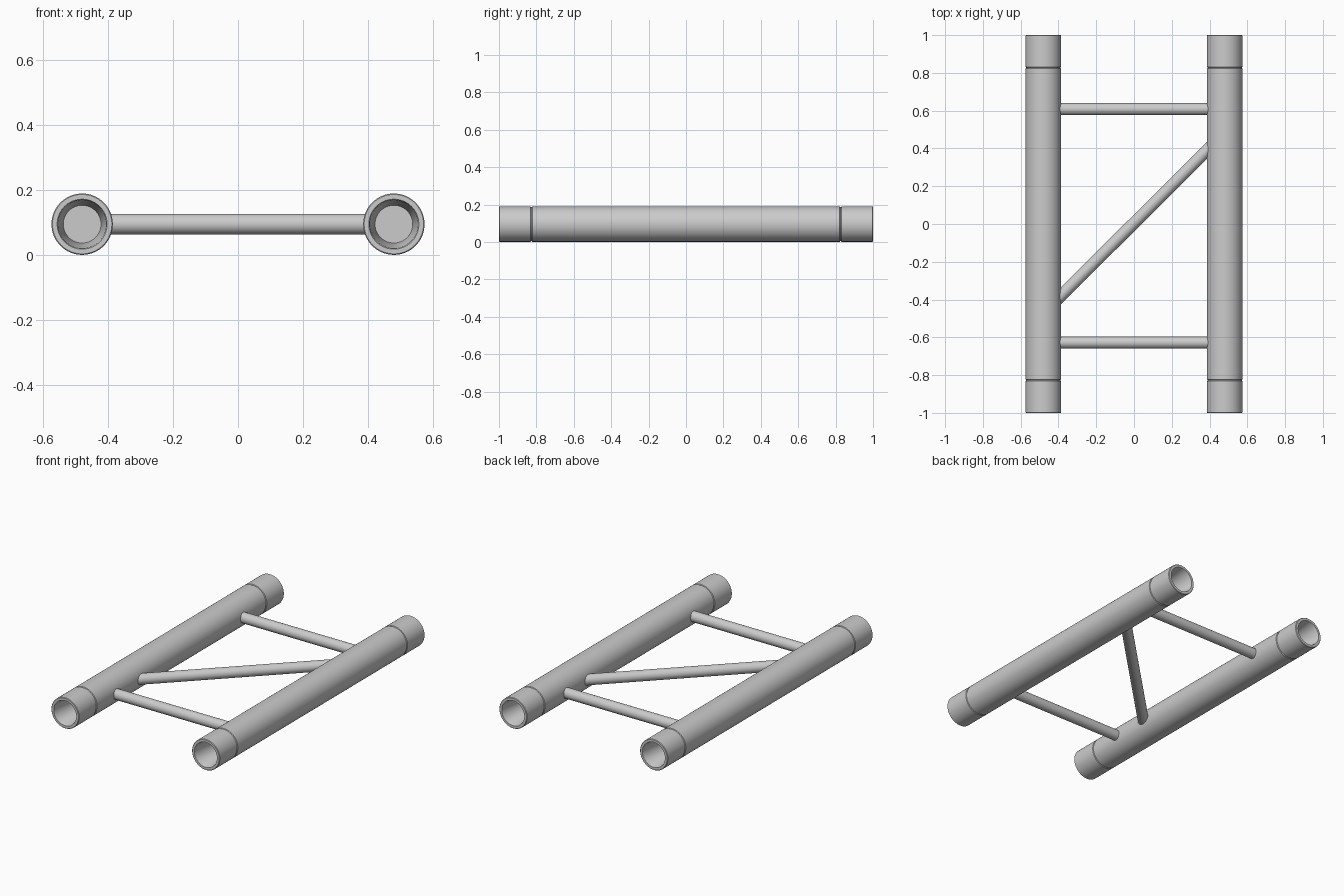
import bpy, bmesh, math
from mathutils import Vector

if "Cube" in bpy.data.objects:
    bpy.data.objects.remove(bpy.data.objects["Cube"])

TUBE_X, AXIS_Z, R = 0.48, 0.0955, 0.0945
BRACE_R = 0.032


def finish(bm, name):
    bmesh.ops.recalc_face_normals(bm, faces=bm.faces)
    mesh = bpy.data.meshes.new(name)
    bm.to_mesh(mesh)
    bm.free()
    obj = bpy.data.objects.new(name, mesh)
    bpy.context.collection.objects.link(obj)
    bpy.ops.object.select_all(action='DESELECT')
    obj.select_set(True)
    bpy.context.view_layer.objects.active = obj
    bpy.ops.object.shade_smooth_by_angle(angle=math.radians(30))
    return obj


def lathe_y(name, profile, x, segments=64):
    """Revolve (radius, y) points around an axis parallel to y, capping both ends."""
    bm = bmesh.new()
    rings = []
    for r, y in profile:
        rings.append([bm.verts.new((x + r * math.cos(a), y, AXIS_Z + r * math.sin(a)))
                      for a in (2 * math.pi * i / segments for i in range(segments))])
    for a, b in zip(rings, rings[1:]):
        for i in range(segments):
            j = (i + 1) % segments
            bm.faces.new((a[i], a[j], b[j], b[i]))
    bm.faces.new(rings[0])
    bm.faces.new(rings[-1])
    return finish(bm, name)


def brace(name, start, end):
    """Round rod between two (x, y) points at axis height."""
    a, b = Vector((*start, AXIS_Z)), Vector((*end, AXIS_Z))
    d = b - a
    bm = bmesh.new()
    bmesh.ops.create_cone(bm, cap_ends=True, segments=32,
                          radius1=BRACE_R, radius2=BRACE_R, depth=d.length)
    obj = finish(bm, name)
    obj.location = (a + b) / 2
    obj.rotation_euler = d.to_track_quat('Z', 'Y').to_euler()


# Main tubes: tapered end sockets, thin rim bevel and coupler groove at each end
half = [(0.058, 0.83), (0.074, 0.992), (0.077, 1.0), (R - 0.003, 1.0), (R, 0.997),
        (R, 0.832), (R - 0.004, 0.829), (R - 0.004, 0.825), (R, 0.822)]
profile = half + [(r, -y) for r, y in reversed(half)]
for side, x in (("left", -TUBE_X), ("right", TUBE_X)):
    lathe_y(side + "_tube", profile, x)

# Cross braces and diagonal, ends buried in the tube walls
bx = 0.41
brace("back_brace", (-bx, 0.608), (bx, 0.608))
brace("front_brace", (-bx, -0.628), (bx, -0.628))
brace("diagonal_brace", (-0.43, -0.423), (0.43, 0.433))
